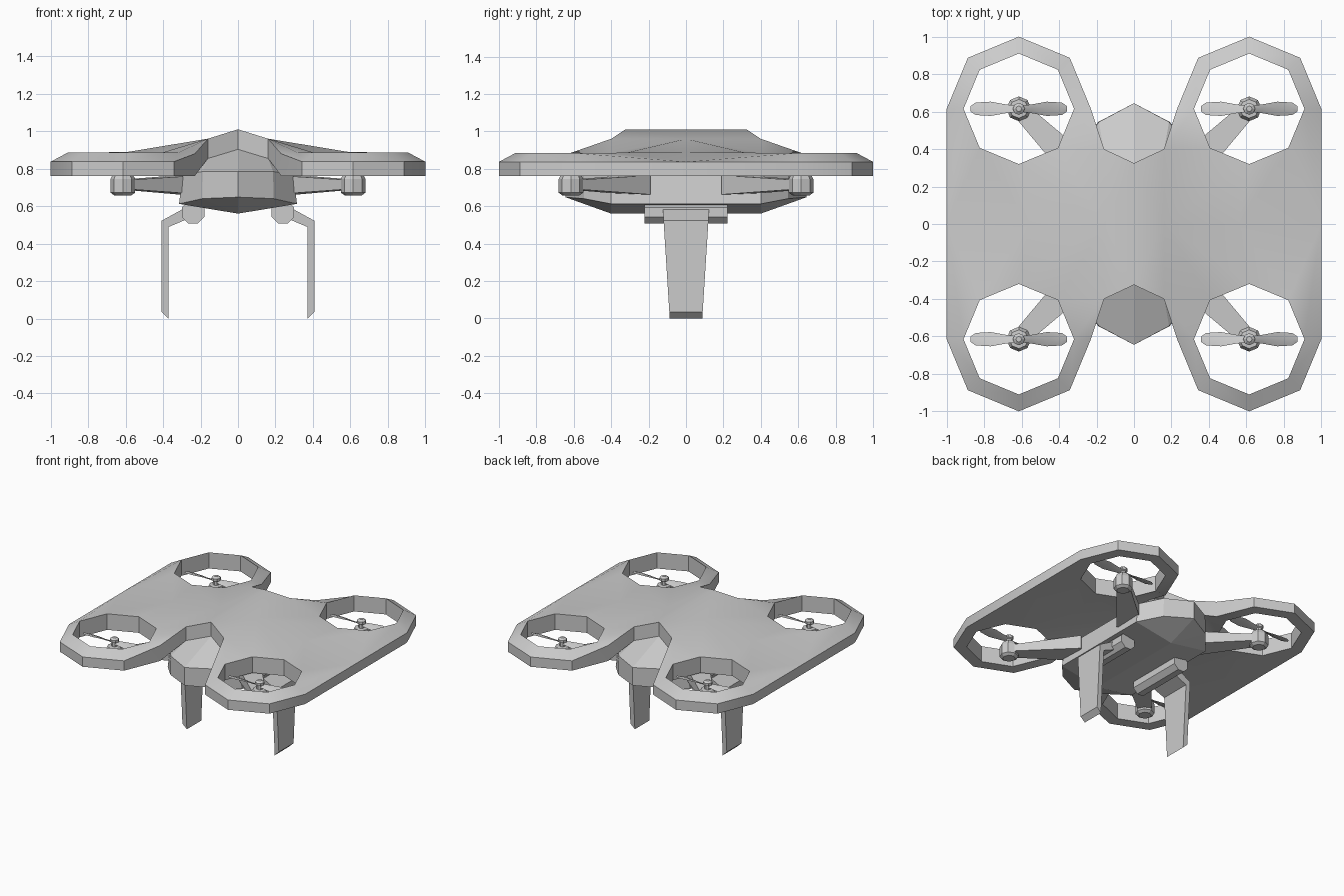
import bpy, bmesh
from math import cos, sin, pi, radians
from mathutils import Vector

if "Cube" in bpy.data.objects:
    bpy.data.objects.remove(bpy.data.objects["Cube"])

QUADS = [(1, 1), (-1, 1), (-1, -1), (1, -1)]
C = 0.615  # rotor centre offset


def finish(name, bm, smooth=None):
    bmesh.ops.remove_doubles(bm, verts=bm.verts, dist=0.0005)
    bmesh.ops.recalc_face_normals(bm, faces=bm.faces)
    me = bpy.data.meshes.new(name)
    bm.to_mesh(me)
    bm.free()
    ob = bpy.data.objects.new(name, me)
    bpy.context.collection.objects.link(ob)
    if smooth:
        bpy.ops.object.select_all(action='DESELECT')
        ob.select_set(True)
        bpy.context.view_layer.objects.active = ob
        bpy.ops.object.shade_smooth_by_angle(angle=radians(smooth))
    return ob


def add_faces(bm, pts, faces, sx=1, sy=1):
    """Add named points, mirrored by the signs, and the faces between them."""
    vs = {k: bm.verts.new((p[0] * sx, p[1] * sy, p[2])) for k, p in pts.items()}
    for f in faces:
        bm.faces.new([vs[k] for k in f])


def loft(bm, rings):
    """Closed skin through rings of equal point count."""
    rs = [[bm.verts.new(p) for p in r] for r in rings]
    n = len(rs[0])
    for a, b in zip(rs, rs[1:]):
        for i in range(n):
            bm.faces.new((a[i], a[(i + 1) % n], b[(i + 1) % n], b[i]))
    bm.faces.new(rs[0][::-1])
    bm.faces.new(rs[-1])


# Canopy with four octagonal rotor ducts: one quarter, mirrored twice
top, low = {}, {}
for k in range(8):
    a = k * pi / 4
    top['I%d' % k] = (C + 0.295 * cos(a), C + 0.295 * sin(a), 0.885)
    if k < 5:
        top['O%d' % k] = (C + 0.385 * cos(a), C + 0.385 * sin(a), 0.88 if k == 4 else 0.837)
top.update(N0=(0, 0.325, 1.01), N1=(0.16, 0.4, 0.96), M0=(0, 0, 1.01),
           M1=(0.16, 0, 0.96), M2=(0.56, 0, 0.89), M3=(1, 0, 0.837))
for k, p in top.items():
    z = {'N0': 0.9, 'M0': 0.9, 'N1': 0.855, 'M1': 0.855}.get(k, 0.762)
    low[k] = (p[0], p[1], z)
skin = ["O0 O1 I1 I0", "O1 O2 I2 I1", "O2 O3 I3 I2", "O3 O4 I4 I3", "N0 M0 M1 N1",
        "N1 M1 I5", "M1 M2 I6", "M1 I6 I5", "N1 I5 I4", "N1 I4 O4",
        "M2 M3 I7", "M2 I7 I6", "M3 O0 I0", "M3 I0 I7"]
skin = [s.split() for s in skin]
rims = [['I%d' % k for k in range(8)] + ['I0'],
        ['M3', 'O0', 'O1', 'O2', 'O3', 'O4', 'N1', 'N0']]
pts = {'t' + k: p for k, p in top.items()} | {'b' + k: p for k, p in low.items()}
faces = [[s + k for k in f] for f in skin for s in 'tb']
for r in rims:
    faces += [('b' + a, 'b' + b, 't' + b, 't' + a) for a, b in zip(r, r[1:])]
bm = bmesh.new()
for sx, sy in QUADS:
    add_faces(bm, pts, faces, sx, sy)
finish("canopy", bm, 40)

# Faceted hull under the canopy, with a shallow keel
hull = dict(a0=(0, 0.645, 0.785), a1=(0.187, 0.545, 0.785), a2=(0.295, 0.4, 0.765), a3=(0.295, 0, 0.765),
            b0=(0, 0.645, 0.648), b1=(0.19, 0.545, 0.64), b2=(0.315, 0.4, 0.612), b3=(0.315, 0, 0.612),
            k=(0, 0.4, 0.56), k0=(0, 0, 0.56),
            t0=(0, 0.32, 0.905), t1=(0.16, 0.39, 0.858), t2=(0.16, 0, 0.858), t3=(0, 0, 0.905))
hull_faces = ["a0 a1 b1 b0", "a1 a2 b2 b1", "a2 a3 b3 b2", "b0 b1 k", "b1 b2 k",
              "b2 b3 k0 k", "a0 a1 t1 t0", "a1 a2 t1", "a2 a3 t2 t1", "t0 t1 t2 t3"]
bm = bmesh.new()
for sx, sy in QUADS:
    add_faces(bm, hull, [f.split() for f in hull_faces], sx, sy)
finish("hull", bm)

for i, (sx, sy) in enumerate(QUADS):
    tag = ("front" if sy < 0 else "back") + ("_right" if sx > 0 else "_left")
    # Tapered diagonal arm
    d, n = Vector((sx, sy, 0)) / 2 ** 0.5, Vector((-sy, sx, 0)) / 2 ** 0.5
    bm = bmesh.new()
    loft(bm, [[d * s + n * w * u + Vector((0, 0, z)) for u, z in
               ((-1, z0), (1, z0), (1, z1), (-1, z1))]
              for s, w, z0, z1 in ((0.36, 0.09, 0.662, 0.765), (0.86, 0.045, 0.69, 0.74))])
    finish("arm_" + tag, bm)

    # Eight-sided motor pod with hub
    cx, cy = sx * C, sy * C
    bm = bmesh.new()
    prof = [(0.045, 0.657), (0.066, 0.672), (0.066, 0.745), (0.05, 0.775),
            (0.022, 0.777), (0.022, 0.805), (0.032, 0.81), (0.032, 0.83), (0.015, 0.842)]
    loft(bm, [[(cx + r * cos(k * pi / 4), cy + r * sin(k * pi / 4), z)
               for k in range(8)] for r, z in prof])
    finish("motor_" + tag, bm)

    # Two-bladed propeller with twisted pitch
    bm = bmesh.new()
    for s in (1, -1):
        rings = []
        for x, w, deg in ((0.01, 0.018, 25), (0.07, 0.026, 25), (0.15, 0.04, 18),
                          (0.23, 0.034, 12), (0.258, 0.014, 10)):
            a = radians(deg) * s
            rings.append([(cx + s * x, cy + w * u * cos(a), 0.803 + w * u * sin(a) + h)
                          for u, h in ((-1, 0), (0, -0.005), (1, 0), (0, 0.005))])
        loft(bm, rings)
    finish("propeller_" + tag, bm, 30)

for s, side in ((1, "right"), (-1, "left")):
    # Octagonal hinge tube for the landing leg
    bm = bmesh.new()
    loft(bm, [[(s * 0.24 + 0.065 * cos((k + .5) * pi / 4), y,
                0.567 + 0.065 * sin((k + .5) * pi / 4)) for k in range(8)]
              for y in (-0.222, 0.222)])
    finish("leg_hinge_" + side, bm)

    # Bent landing leg, narrowing toward the foot
    leg = [(0.26, 0.535), (0.372, 0.488), (0.372, 0.0), (0.408, 0.035), (0.408, 0.522), (0.28, 0.592)]
    bm = bmesh.new()
    loft(bm, [[(s * x, t * (0.087 + 0.063 * z), z) for x, z in leg] for t in (-1, 1)])
    finish("landing_leg_" + side, bm)
